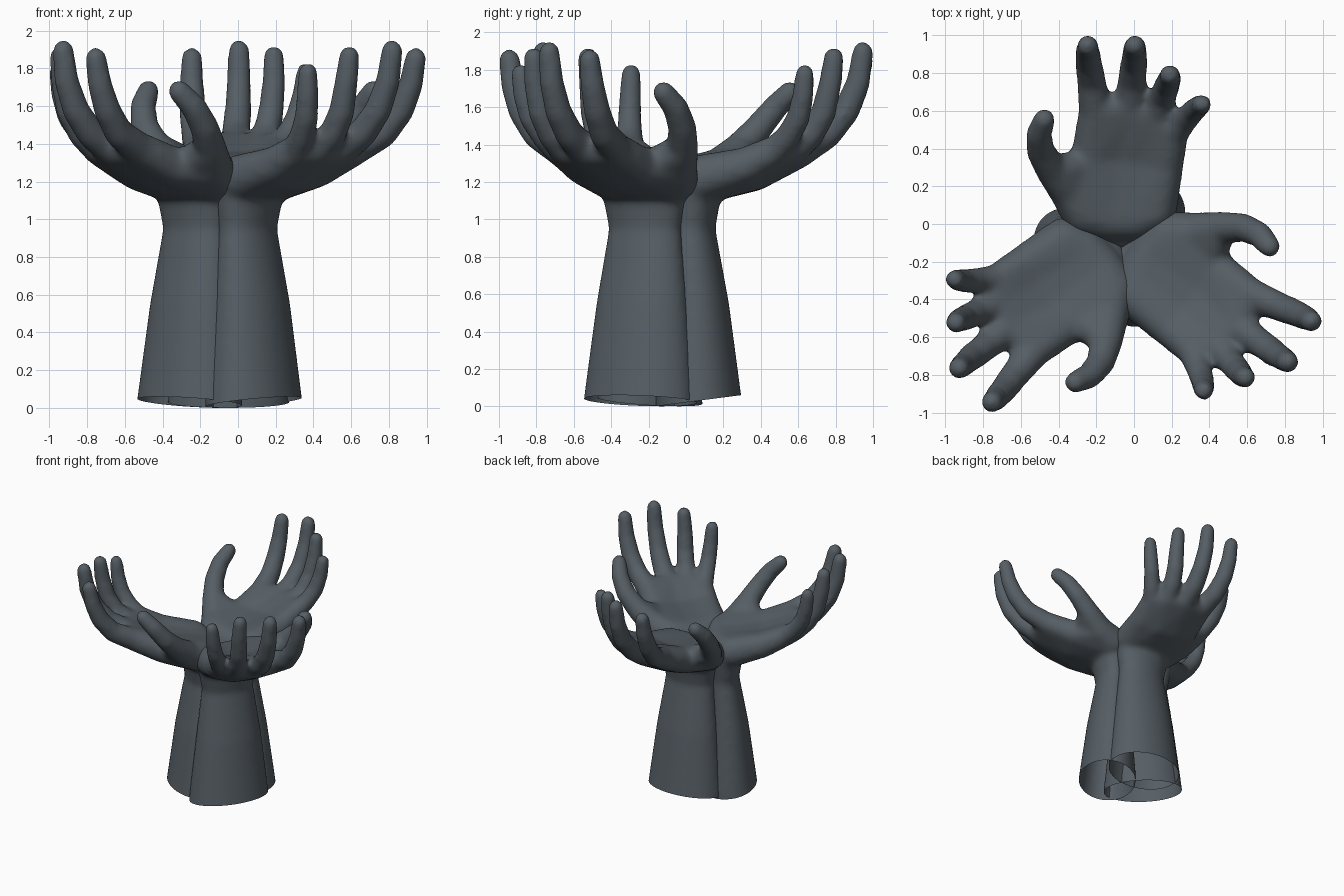
import bpy, bmesh, math
from mathutils import Vector, Matrix

if "Cube" in bpy.data.objects:
    bpy.data.objects.remove(bpy.data.objects["Cube"])

slate = bpy.data.materials.new("dark_slate")
slate.diffuse_color = (0.092, 0.112, 0.128, 1)
slate.use_nodes = True
slate.node_tree.nodes["Principled BSDF"].inputs["Base Color"].default_value = slate.diffuse_color

bm = bmesh.new()


def hull(points):
    verts = [bm.verts.new(p) for p in points]
    bmesh.ops.convex_hull(bm, input=verts)


def ball(s):
    """Points on a sphere given as (x, y, z, radius)."""
    x, y, z, r = s
    pts = [Vector((x, y, z + r)), Vector((x, y, z - r))]
    for j in range(1, 8):
        t = math.pi * j / 8
        for i in range(14):
            a = math.tau * i / 14
            pts.append(Vector((x + r * math.sin(t) * math.cos(a),
                               y + r * math.sin(t) * math.sin(a),
                               z + r * math.cos(t))))
    return pts


def blend(*balls):
    hull([p for b in balls for p in ball(b)])


def chain(balls):
    for a, b in zip(balls, balls[1:]):
        blend(a, b)


def ellipse(z, cx, cy, rx, ry):
    return [Vector((cx + rx * math.cos(math.tau * i / 48),
                    cy + ry * math.sin(math.tau * i / 48), z)) for i in range(48)]


# Forearm: flared ellipses up to the wrist
arm = [(-0.12, -0.05, 0.075, 0.335, 0.24), (0.06, -0.05, 0.06, 0.32, 0.23),
       (0.55, -0.055, 0.045, 0.265, 0.18), (0.95, -0.057, 0.02, 0.21, 0.132),
       (1.2, -0.06, 0.03, 0.26, 0.165)]
for a, b in zip(arm, arm[1:]):
    hull(ellipse(*a) + ellipse(*b))

# Palm: heel, middle and knuckle rows (index to little finger)
heel = [(-0.26, 0.06, 1.22, 0.13), (-0.12, 0.03, 1.20, 0.13),
        (0.0, 0.03, 1.20, 0.13), (0.105, 0.07, 1.22, 0.125)]
middle = [(-0.23, 0.36, 1.28, 0.105), (-0.09, 0.36, 1.255, 0.105),
          (0.05, 0.34, 1.255, 0.105), (0.165, 0.31, 1.285, 0.1)]
knuckle = [(-0.205, 0.59, 1.375, 0.09), (-0.02, 0.61, 1.37, 0.09),
           (0.12, 0.56, 1.37, 0.087), (0.21, 0.475, 1.37, 0.08)]
for lo, hi in ((heel, middle), (middle, knuckle)):
    for i in range(3):
        blend(lo[i], lo[i + 1], hi[i], hi[i + 1])

# Fingers curling upward
chain([knuckle[0], (-0.225, 0.75, 1.455, 0.079), (-0.24, 0.85, 1.575, 0.073),
       (-0.245, 0.91, 1.71, 0.066), (-0.245, 0.94, 1.855, 0.058)])
chain([knuckle[1], (-0.01, 0.75, 1.455, 0.079), (0.0, 0.85, 1.575, 0.073),
       (0.005, 0.915, 1.73, 0.066), (0.005, 0.94, 1.895, 0.058)])
chain([knuckle[2], (0.15, 0.66, 1.45, 0.075), (0.175, 0.73, 1.57, 0.07),
       (0.19, 0.765, 1.72, 0.064), (0.19, 0.785, 1.865, 0.056)])
chain([knuckle[3], (0.265, 0.54, 1.44, 0.07), (0.315, 0.595, 1.54, 0.065),
       (0.345, 0.62, 1.66, 0.06), (0.36, 0.63, 1.78, 0.053)])

# Thumb with its fleshy base
base, joint = (-0.34, 0.17, 1.27, 0.11), (-0.435, 0.28, 1.375, 0.088)
blend(heel[0], heel[1], base, middle[0])
blend(base, joint, (-0.28, 0.3, 1.3, 0.085))
chain([joint, (-0.495, 0.38, 1.485, 0.077), (-0.505, 0.47, 1.595, 0.07), (-0.475, 0.55, 1.68, 0.06)])

bmesh.ops.delete(bm, geom=[v for v in bm.verts if not v.link_faces], context='VERTS')
bmesh.ops.recalc_face_normals(bm, faces=bm.faces)
raw = bpy.data.meshes.new("hand_raw")
bm.to_mesh(raw)
bm.free()

# Fuse all volumes into one smooth skin
src = bpy.data.objects.new("hand_source", raw)
bpy.context.collection.objects.link(src)
remesh = src.modifiers.new("fuse", 'REMESH')
remesh.mode = 'VOXEL'
remesh.voxel_size = 0.018
soft = src.modifiers.new("soften", 'SMOOTH')
soft.factor = 0.5
soft.iterations = 12
mesh = bpy.data.meshes.new_from_object(src.evaluated_get(bpy.context.evaluated_depsgraph_get()))
bpy.data.objects.remove(src)

# Open the bottom with a slanted cut
bm = bmesh.new()
bm.from_mesh(mesh)
bmesh.ops.bisect_plane(bm, geom=bm.verts[:] + bm.edges[:] + bm.faces[:],
                       plane_co=(0, 0.29, 0.06), plane_no=(0, -0.13, 1), clear_inner=True)
for f in bm.faces:
    f.smooth = True
    f.material_index = 0
bm.to_mesh(mesh)
bm.free()
mesh.materials.clear()
mesh.materials.append(slate)

# Three hands sharing the wrist bundle
for name, x, y, angle in (("hand_back", 0, 0.005, 0), ("hand_right", 0.005, -0.257, -120),
                          ("hand_left", -0.247, -0.115, 134)):
    ob = bpy.data.objects.new(name, mesh.copy())
    ob.data.transform(Matrix.Translation((x, y, 0)) @ Matrix.Rotation(math.radians(angle), 4, 'Z'))
    bpy.context.collection.objects.link(ob)
